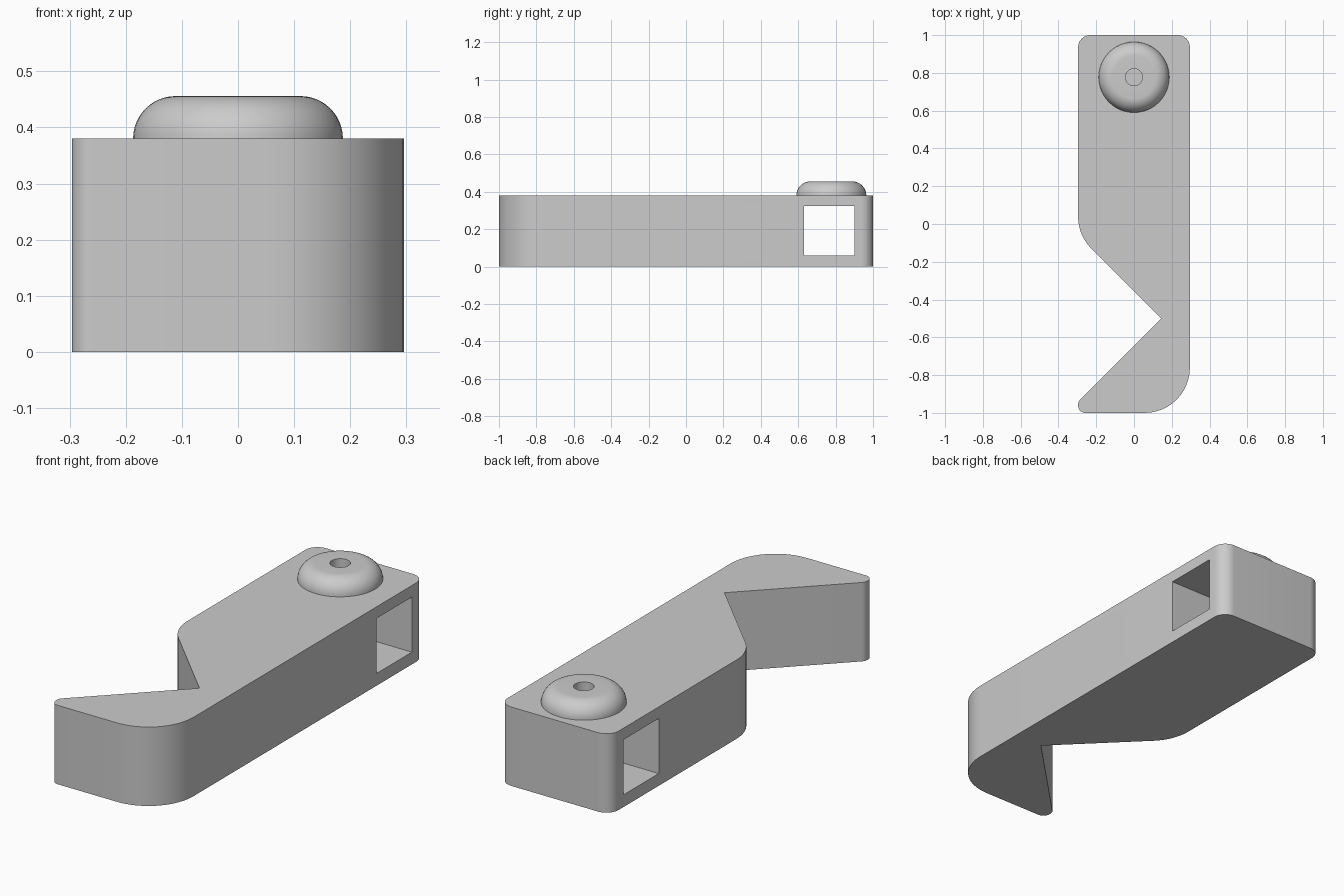
import bpy, bmesh, math
from mathutils import Vector

cube = bpy.data.objects.get("Cube")
if cube:
    bpy.data.objects.remove(cube, do_unlink=True)

HEIGHT = 0.38
KNOB_Y = 0.777
HOLE_R = 0.045

grey = bpy.data.materials.new("plain grey")
grey.use_nodes = True
colour = (0.6, 0.6, 0.6, 1)
grey.diffuse_color = colour
grey.node_tree.nodes["Principled BSDF"].inputs["Base Color"].default_value = colour


def add_object(name, bm):
    bmesh.ops.recalc_face_normals(bm, faces=bm.faces)
    mesh = bpy.data.meshes.new(name)
    bm.to_mesh(mesh)
    bm.free()
    mesh.materials.append(grey)
    obj = bpy.data.objects.new(name, mesh)
    bpy.context.collection.objects.link(obj)
    return obj


def select(obj):
    bpy.ops.object.select_all(action='DESELECT')
    obj.select_set(True)
    bpy.context.view_layer.objects.active = obj


def fillet(corners, steps=12):
    """Round each (x, y, radius) corner of a closed outline."""
    points = []
    for i, (x, y, r) in enumerate(corners):
        p = Vector((x, y))
        if r == 0:
            points.append(p)
            continue
        a = (Vector(corners[i - 1][:2]) - p).normalized()
        b = (Vector(corners[(i + 1) % len(corners)][:2]) - p).normalized()
        half = a.angle(b) / 2
        centre = p + (a + b).normalized() * (r / math.sin(half))
        start = p + a * (r / math.tan(half)) - centre
        end = p + b * (r / math.tan(half)) - centre
        sweep = start.angle_signed(end)
        for k in range(steps + 1):
            t = -sweep * k / steps
            c, s = math.cos(t), math.sin(t)
            points.append(centre + Vector((start.x * c - start.y * s,
                                           start.x * s + start.y * c)))
    return points


# Body: rounded outline with a V notch, extruded upward
outline = fillet([
    (-0.296, 1, 0.065), (-0.296, -0.06, 0.24), (0.145, -0.5, 0),
    (-0.296, -0.941, 0.038), (-0.296, -1, 0.038),
    (0.296, -1, 0.24), (0.296, 1, 0.065),
])
bm = bmesh.new()
base = bm.faces.new([bm.verts.new((p.x, p.y, 0)) for p in outline])
top = bmesh.ops.extrude_face_region(bm, geom=[base])["geom"]
bmesh.ops.translate(bm, vec=(0, 0, HEIGHT),
                    verts=[v for v in top if isinstance(v, bmesh.types.BMVert)])
body = add_object("body", bm)

# Cutters: square cross tunnel, then the screw hole above it
bm = bmesh.new()
bmesh.ops.create_cube(bm, size=1)
bmesh.ops.scale(bm, vec=(1, 0.27, 0.265), verts=bm.verts)
bmesh.ops.translate(bm, vec=(0, 0.765, 0.1915), verts=bm.verts)
tunnel = add_object("tunnel_cutter", bm)

bm = bmesh.new()
bmesh.ops.create_cone(bm, cap_ends=True, segments=48, radius1=HOLE_R,
                      radius2=HOLE_R, depth=0.25)
bmesh.ops.translate(bm, vec=(0, KNOB_Y, 0.375), verts=bm.verts)
drill = add_object("hole_cutter", bm)

for cutter in (tunnel, drill):
    cutter.hide_render = True
    mod = body.modifiers.new("cut", 'BOOLEAN')
    mod.operation = 'DIFFERENCE'
    mod.solver = 'EXACT'
    mod.object = cutter
    select(body)
    bpy.ops.object.modifier_apply(modifier=mod.name)
    bpy.data.objects.remove(cutter, do_unlink=True)

# Knob: rounded ring turned around the screw hole
ROUND, RADIUS = 0.076, 0.187
arc = [math.radians(90 * k / 12) for k in range(13)]
profile = [(HOLE_R, HEIGHT)]
profile += [(RADIUS - ROUND + ROUND * math.cos(t), HEIGHT + ROUND * math.sin(t))
            for t in arc]
profile += [(HOLE_R, HEIGHT + ROUND)]
bm = bmesh.new()
verts = [bm.verts.new((r, KNOB_Y, z)) for r, z in profile]
edges = [bm.edges.new((verts[i - 1], verts[i])) for i in range(len(verts))]
bmesh.ops.spin(bm, geom=verts + edges, cent=(0, KNOB_Y, 0), axis=(0, 0, 1),
               angle=math.tau, steps=48, use_merge=True)
bmesh.ops.remove_doubles(bm, verts=bm.verts, dist=1e-5)
knob = add_object("knob", bm)

for obj in (body, knob):
    select(obj)
    bpy.ops.object.shade_smooth_by_angle(angle=math.radians(30))
